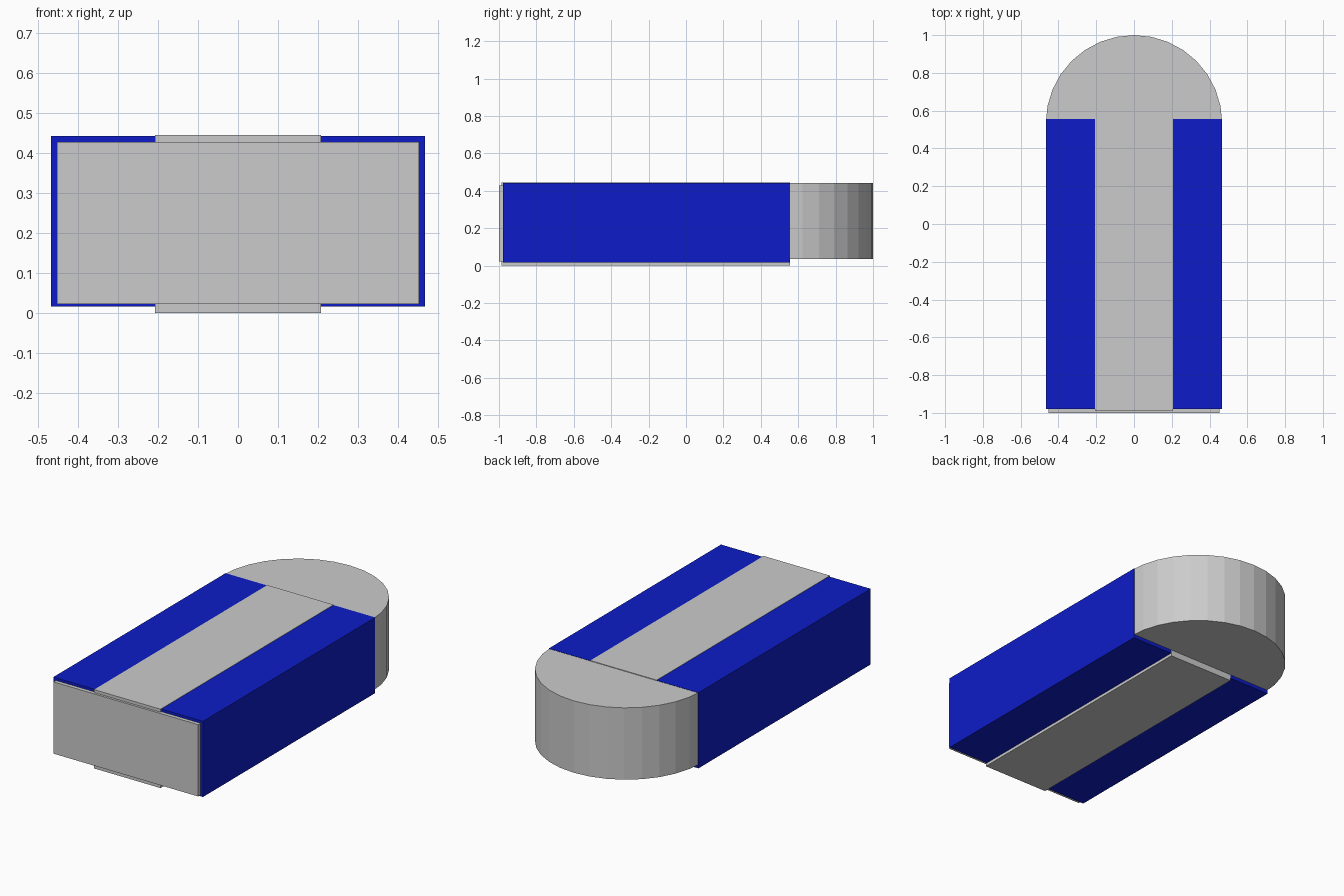
import bpy

if "Cube" in bpy.data.objects:
    bpy.data.objects.remove(bpy.data.objects["Cube"])

blue = bpy.data.materials.new("blue")
blue.diffuse_color = (0.004, 0.012, 0.58, 1)
blue.use_nodes = True
blue.node_tree.nodes["Principled BSDF"].inputs["Base Color"].default_value = blue.diffuse_color


def box(name, x, y, z, material=None):
    """Axis-aligned box from (min, max) ranges."""
    ranges = (x, y, z)
    bpy.ops.mesh.primitive_cube_add(size=1, location=[(a + b) / 2 for a, b in ranges])
    obj = bpy.context.object
    obj.name = name
    obj.scale = [b - a for a, b in ranges]
    bpy.ops.object.transform_apply(location=False, rotation=False, scale=True)
    if material:
        obj.data.materials.append(material)
    return obj


# Main blue block
box("body", (-0.467, 0.467), (-0.979, 0.556), (0.016, 0.443), blue)

# Grey band, slightly proud of the block on top, bottom and front
box("center_strip", (-0.207, 0.207), (-0.987, 0.557), (0.0, 0.445))

# Inset plate on the front
box("front_panel", (-0.452, 0.452), (-1.0, -0.97), (0.023, 0.428))

# Rounded back end, a faceted cylinder sunk into the block
bottom, top, radius = 0.036, 0.4415, 0.467
bpy.ops.mesh.primitive_cylinder_add(
    vertices=32, radius=radius, depth=top - bottom,
    location=(0, 1.0 - radius, (top + bottom) / 2))
bpy.context.object.name = "rounded_end"
